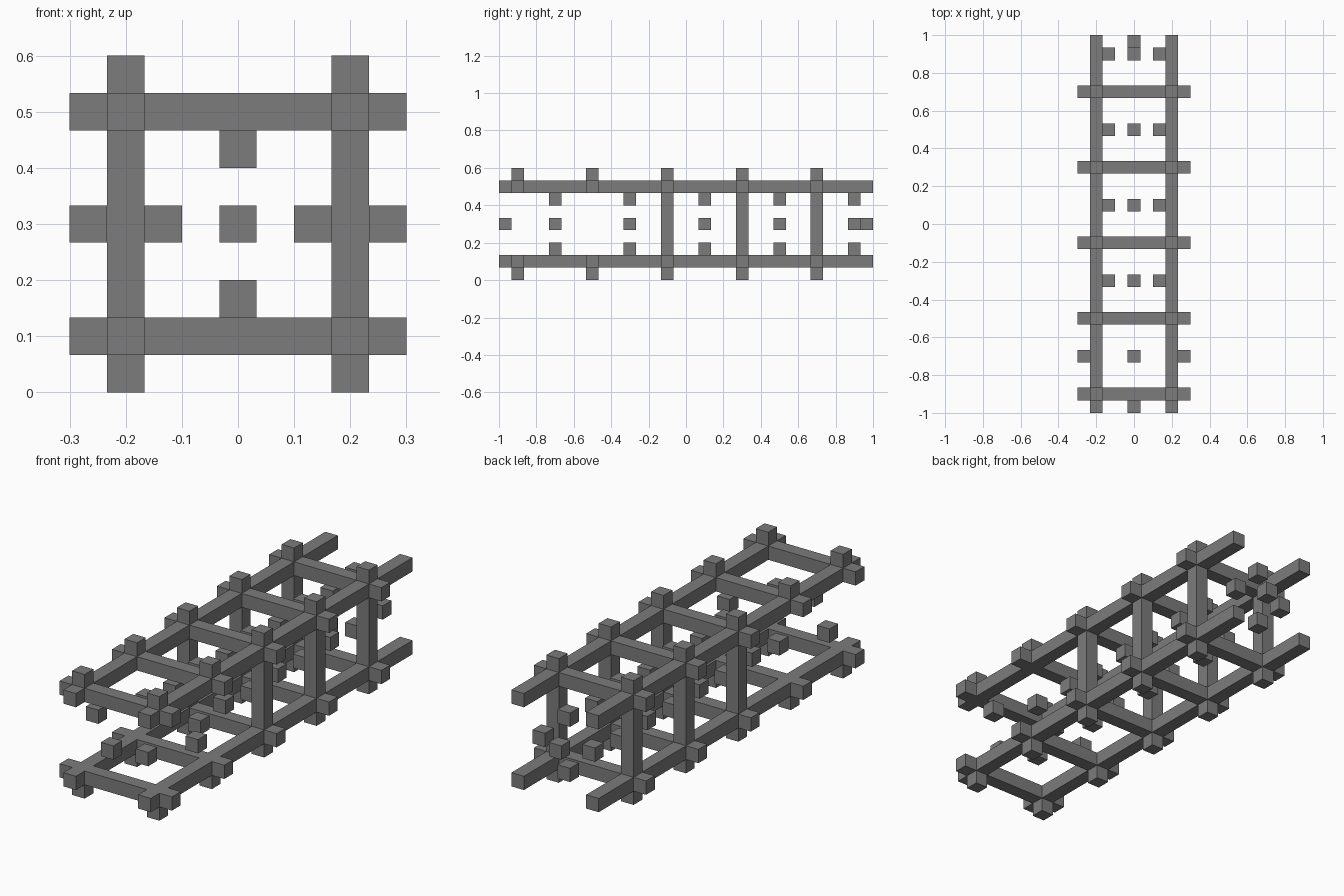
import bpy
import bmesh
from mathutils import Vector

cube = bpy.data.objects.get("Cube")
if cube:
    bpy.data.objects.remove(cube, do_unlink=True)

U = 1 / 15          # thickness of every bar
H = U / 2
MID = 0.3           # height of the frame's centre line
SIDES = (-1, 1)
BAYS = [-0.9 + 0.4 * i for i in range(5)]
CELLS = [y + 0.2 for y in BAYS]

grey = bpy.data.materials.new("Stone grey")
grey.use_nodes = True
grey.diffuse_color = (0.2, 0.2, 0.2, 1)
shader = grey.node_tree.nodes["Principled BSDF"]
shader.inputs["Base Color"].default_value = grey.diffuse_color
shader.inputs["Roughness"].default_value = 0.9


def build(name, boxes):
    """One object made of boxes, each given as (centre, size)."""
    bm = bmesh.new()
    for centre, size in boxes:
        made = bmesh.ops.create_cube(bm, size=1)["verts"]
        bmesh.ops.scale(bm, vec=Vector(size), verts=made)
        bmesh.ops.translate(bm, vec=Vector(centre), verts=made)
    mesh = bpy.data.meshes.new(name)
    bm.to_mesh(mesh)
    bm.free()
    mesh.materials.append(grey)
    obj = bpy.data.objects.new(name, mesh)
    bpy.context.collection.objects.link(obj)
    return obj


def blocks(name, centres):
    return build(name, [(c, (U, U, U)) for c in centres])


# Four long rails
build("long_rails", [((sx * 0.2, 0, MID + sz * 0.2), (U, 2, U))
                     for sx in SIDES for sz in SIDES])

# Cross beams between the rails, with stubs outside them
build("cross_beams", [((0, y, MID + s * 0.2), (0.4 - U, U, U))
                      for y in BAYS for s in SIDES])
blocks("cross_beam_ends", [(sx * (0.2 + U), y, MID + sz * 0.2)
                           for y in BAYS for sx in SIDES for sz in SIDES])

# Posts in the rear three bays, with stubs above and below every bay
build("posts", [((s * 0.2, y, MID), (U, U, 0.4 - U))
                for y in BAYS[2:] for s in SIDES])
blocks("post_ends", [(sx * 0.2, y, MID + sz * (0.2 + U))
                     for y in BAYS for sx in SIDES for sz in SIDES])

# Loose blocks inside each cell
blocks("upper_and_lower_blocks", [(0, y, MID + s * 2 * U)
                                  for y in CELLS for s in SIDES])
blocks("side_blocks", [(s * 2 * U, y, MID) for y in CELLS[1:] for s in SIDES])

# The open front cell has its side blocks outside the rails
blocks("outer_side_blocks", [(s * 4 * U, CELLS[0], MID) for s in SIDES])
blocks("front_and_back_blocks", [(0, s * (1 - H), MID) for s in SIDES])
